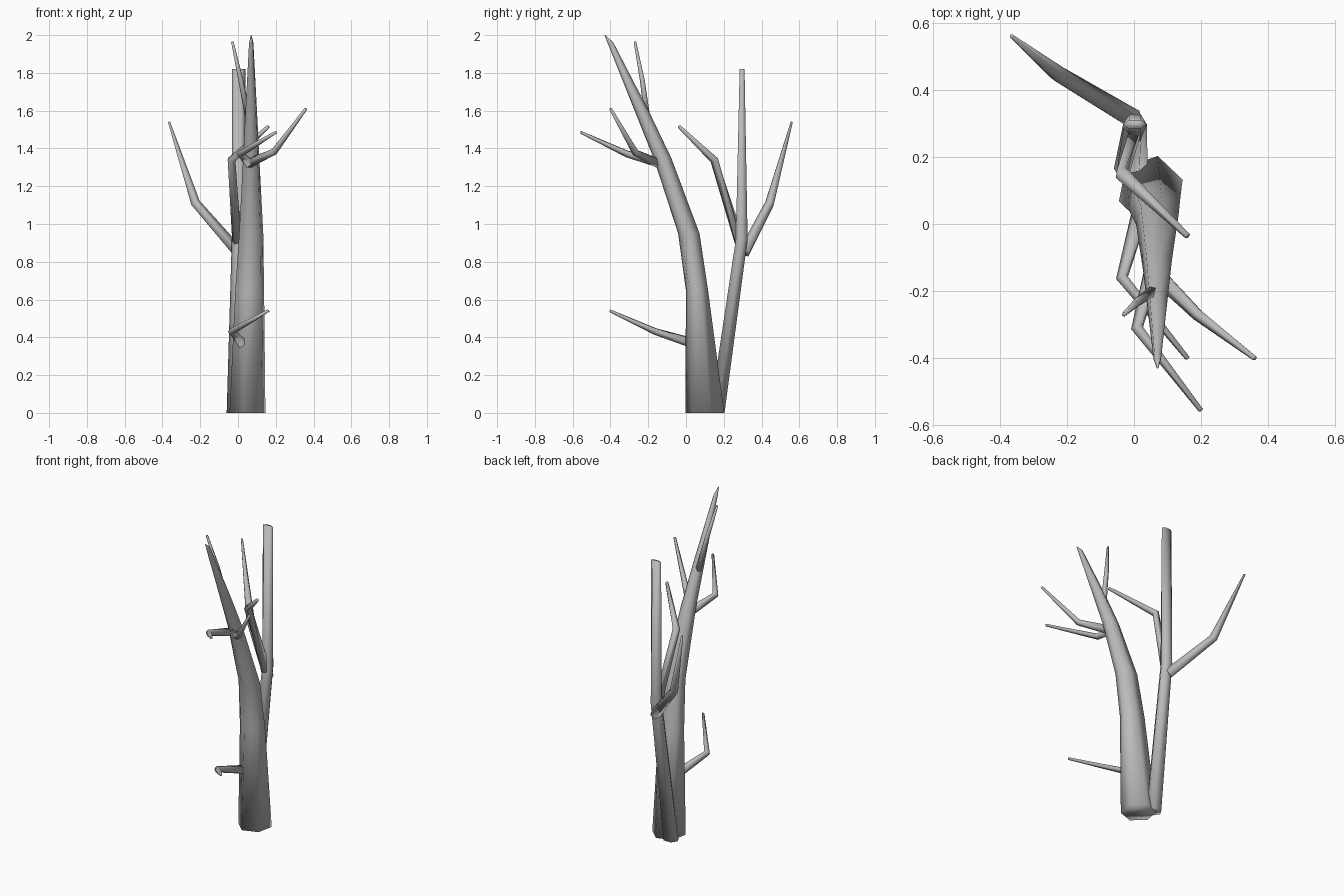
import bpy, bmesh, math
from mathutils import Vector, Quaternion

cube = bpy.data.objects.get("Cube")
if cube:
    bpy.data.objects.remove(cube)

bark = bpy.data.materials.new("grey_bark")
bark.use_nodes = True
grey = (0.5, 0.5, 0.5, 1)
bark.diffuse_color = grey
bark.node_tree.nodes["Principled BSDF"].inputs["Base Color"].default_value = grey


def loft(name, rings):
    """Skin a list of vertex rings into a capped, smooth tube."""
    bm = bmesh.new()
    loops = [[bm.verts.new(p) for p in ring] for ring in rings]
    n = len(loops[0])
    for low, high in zip(loops, loops[1:]):
        for i in range(n):
            j = (i + 1) % n
            bm.faces.new((low[i], low[j], high[j], high[i]))
    bm.faces.new(loops[0][::-1])
    bm.faces.new(loops[-1])
    bmesh.ops.recalc_face_normals(bm, faces=bm.faces)
    for f in bm.faces:
        f.smooth = True
    mesh = bpy.data.meshes.new(name)
    bm.to_mesh(mesh)
    bm.free()
    mesh.materials.append(bark)
    ob = bpy.data.objects.new(name, mesh)
    bpy.context.collection.objects.link(ob)


def ring(centre, rx, ry, turn=Quaternion(), sides=6, phase=0.5):
    angles = [(i + phase) * math.tau / sides for i in range(sides)]
    return [Vector(centre) + turn @ Vector((rx * math.cos(a), ry * math.sin(a), 0))
            for a in angles]


def trunk(name, sections, phase):
    """Each section is a level ring: x, y, z, half width, half depth."""
    loft(name, [ring(s[:3], s[3], s[4], phase=phase) for s in sections])


def branch(name, path, radii):
    """Five-sided tapered twig with rings square to its path."""
    pts = [Vector(p) for p in path]
    rings = []
    for i, (p, r) in enumerate(zip(pts, radii)):
        before = (p - pts[i - 1]).normalized() if i else Vector()
        after = (pts[i + 1] - p).normalized() if i + 1 < len(pts) else Vector()
        turn = (before + after).to_track_quat("Z", "Y")
        rings.append(ring(p, r, r, turn, sides=5))
    loft(name, rings)


# Two trunks sharing one foot
trunk("main_trunk", [
    (0.05, 0.10, 0, 0.10, 0.105),
    (0.062, 0.058, 0.65, 0.08, 0.06),
    (0.07, 0.015, 0.95, 0.067, 0.058),
    (0.07, -0.125, 1.35, 0.045, 0.048),
    (0.07, -0.235, 1.6, 0.032, 0.038),
    (0.07, -0.40, 1.96, 0.012, 0.016),
    (0.07, -0.43, 2.0, 0.002, 0.002)], 0.3)
trunk("second_trunk", [
    (-0.01, 0.165, 0, 0.05, 0.045),
    (0.003, 0.295, 0.92, 0.036, 0.036),
    (0.003, 0.297, 1.82, 0.036, 0.015)], 0)

# Branches: root, elbow, tip
twig = (0.028, 0.019, 0.008)
branch("low_branch", [(0.02, 0.03, 0.37), (-0.035, -0.16, 0.43), (0.16, -0.4, 0.54)], twig)
branch("front_branch", [(0.06, -0.13, 1.32), (0.01, -0.31, 1.37), (0.2, -0.555, 1.485)], twig)
branch("left_branch", [(0.06, -0.14, 1.32), (0.19, -0.27, 1.38), (0.36, -0.4, 1.61)], twig)
branch("upper_branch", [(0.06, -0.2, 1.54), (0.015, -0.23, 1.76), (-0.03, -0.27, 1.965)],
       (0.018, 0.014, 0.007))
branch("inner_branch", [(0, 0.29, 0.88), (-0.035, 0.15, 1.34), (0.16, -0.035, 1.515)],
       (0.03, 0.023, 0.01))
branch("rear_branch", [(0, 0.31, 0.85), (-0.225, 0.445, 1.11), (-0.365, 0.56, 1.54)],
       (0.032, 0.026, 0.006))
